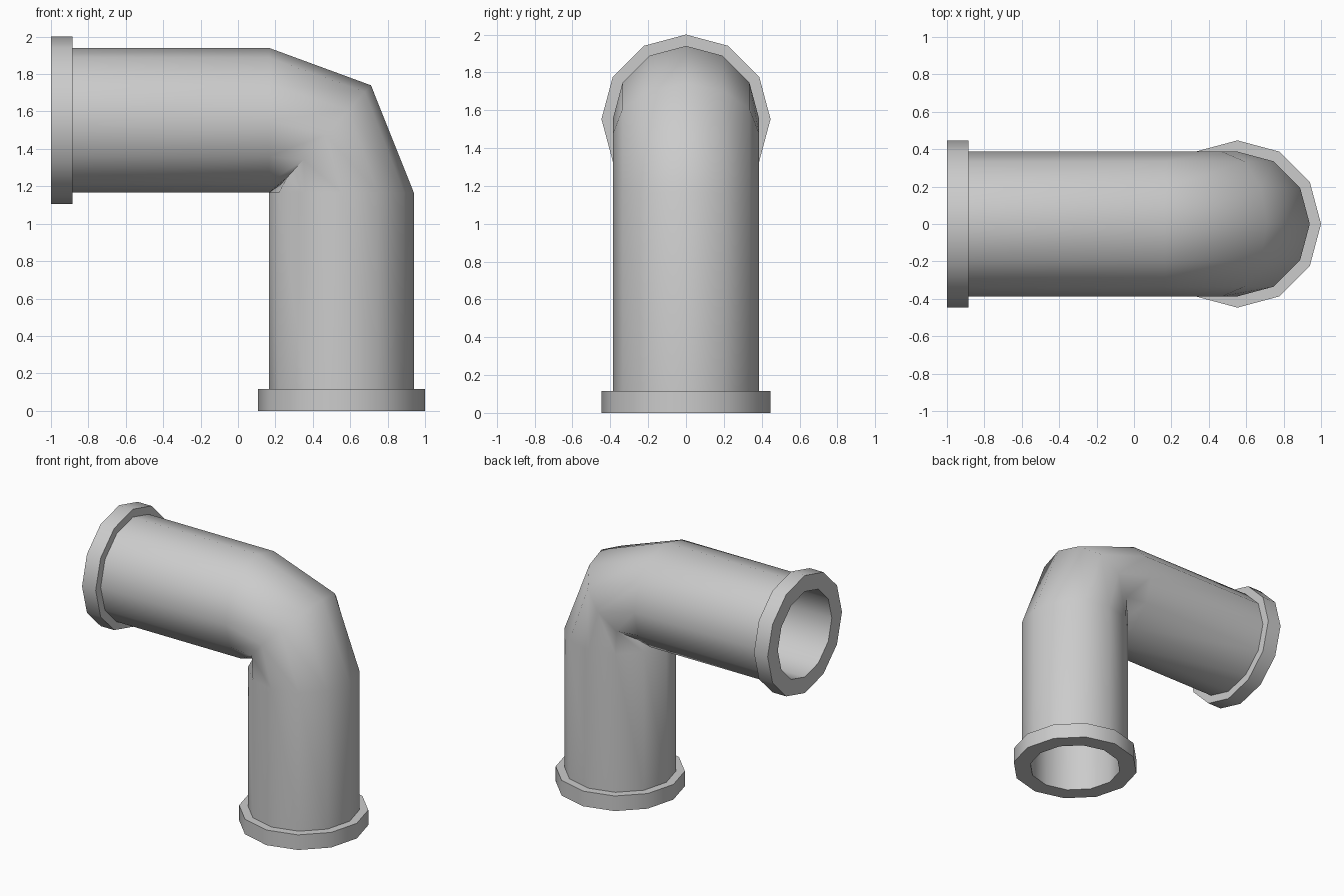
import bpy, bmesh, math
from mathutils import Vector

if "Cube" in bpy.data.objects:
    bpy.data.objects.remove(bpy.data.objects["Cube"])

SIDES = 12
OUTER, BORE, RIM = 0.387, 0.325, 0.447
AXIS_X, AXIS_Z = 0.553, 1.553       # centre lines of the two legs
BEND = AXIS_X - OUTER               # start of the bend on the level leg
THICK = 0.115                       # flange thickness

grey = bpy.data.materials.new("pipe grey")
grey.use_nodes = True
colour = (0.6, 0.6, 0.6, 1)
grey.diffuse_color = colour
grey.node_tree.nodes["Principled BSDF"].inputs["Base Color"].default_value = colour


def level(x, r):
    """Ring around the level leg: centre, outward vector, half width."""
    return Vector((x, 0, AXIS_Z)), Vector((0, 0, r)), r


def upright(z, r):
    """Ring around the upright leg."""
    return Vector((AXIS_X, 0, z)), Vector((r, 0, 0)), r


def elbow(r):
    """Slanted ring at the middle of the bend."""
    return Vector((0.47, 0, 1.475)), Vector((0.241, 0, 0.265)) * r / OUTER, r


def sweep(name, rings):
    """Skin a closed loop of rings into a hollow body."""
    bm = bmesh.new()
    loops = []
    for centre, out, width in rings:
        angles = [math.tau * i / SIDES for i in range(SIDES)]
        loops.append([bm.verts.new(centre + out * math.cos(a)
                                   + Vector((0, width * math.sin(a), 0))) for a in angles])
    for k, a in enumerate(loops):
        b = loops[(k + 1) % len(loops)]
        for i in range(SIDES):
            j = (i + 1) % SIDES
            bm.faces.new((a[i], a[j], b[j], b[i]))
    bmesh.ops.recalc_face_normals(bm, faces=bm.faces)
    mesh = bpy.data.meshes.new(name)
    bm.to_mesh(mesh)
    bm.free()
    mesh.materials.append(grey)
    obj = bpy.data.objects.new(name, mesh)
    bpy.context.collection.objects.link(obj)
    bpy.ops.object.select_all(action='DESELECT')
    obj.select_set(True)
    bpy.context.view_layer.objects.active = obj
    bpy.ops.object.shade_smooth_by_angle(angle=math.radians(50))


def flange(name, ring, start, end):
    sweep(name, [ring(start, RIM), ring(end, RIM), ring(end, BORE), ring(start, BORE)])


def run(r):
    """Rings from the level opening, through the bend, to the upright opening."""
    return [level(THICK - 1, r), level(BEND, r), elbow(r),
            upright(AXIS_Z - OUTER, r), upright(THICK, r)]


# Bent pipe wall: outside skin, then back along the bore
sweep("elbow_pipe", run(OUTER) + run(BORE)[::-1])

# End collars
flange("side_flange", level, -1, THICK - 1)
flange("base_flange", upright, 0, THICK)
